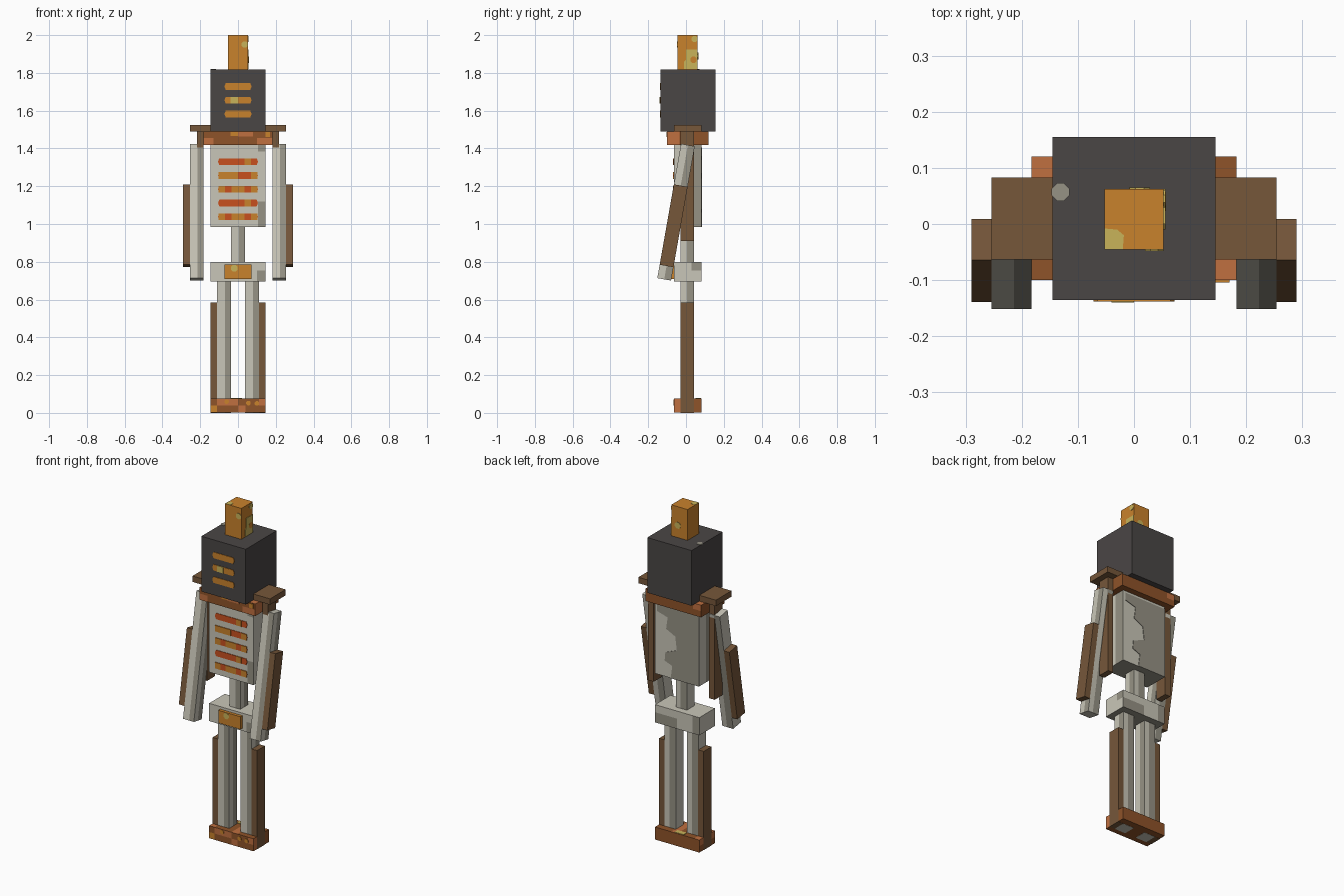
import bpy, bmesh, math
from mathutils import Vector

if "Cube" in bpy.data.objects:
    bpy.data.objects.remove(bpy.data.objects["Cube"])


def hexcol(h):
    def lin(c):
        return c / 12.92 if c <= 0.04045 else ((c + 0.055) / 1.055) ** 2.4
    return [lin(int(h[i:i + 2], 16) / 255) for i in (0, 2, 4)] + [1.0]


MATS = {}
for name, h in dict(bone="C9C6B8", shaded_bone="969285", charcoal="4A4645", brown="76573A",
                    rust="8F5329", light_rust="C07040", amber="C9822C", yellow="C9B35A",
                    ember_red="C9501F").items():
    m = bpy.data.materials.new(name)
    m.diffuse_color = hexcol(h)
    m.use_nodes = True
    m.node_tree.nodes["Principled BSDF"].inputs["Base Color"].default_value = m.diffuse_color
    MATS[name] = m


def finish(name, bm, mats):
    bmesh.ops.recalc_face_normals(bm, faces=bm.faces)
    me = bpy.data.meshes.new(name)
    bm.to_mesh(me)
    bm.free()
    for m in mats:
        me.materials.append(MATS[m])
    ob = bpy.data.objects.new(name, me)
    bpy.context.collection.objects.link(ob)
    return ob


def box(name, x, y, z, mats, cuts=(), rule=None):
    """Box from ranges; cuts are (axis, value); rule(center, normal) gives a material index."""
    if isinstance(mats, str):
        mats = [mats]
    bm = bmesh.new()
    bmesh.ops.create_cube(bm, size=1)
    for v in bm.verts:
        for i, r in enumerate((x, y, z)):
            v.co[i] = r[0] if v.co[i] < 0 else r[1]
    for axis, val in cuts:
        co, no = Vector(), Vector()
        co[axis], no[axis] = val, 1
        bmesh.ops.bisect_plane(bm, geom=bm.verts[:] + bm.edges[:] + bm.faces[:],
                               plane_co=co, plane_no=no)
    bm.normal_update()
    if rule:
        for f in bm.faces:
            f.material_index = rule(f.calc_center_median(), f.normal)
    return finish(name, bm, mats)


def plate(name, mat, axis, pos, pts, t=0.003):
    """Thin painted plate: 2D outline on the plane axis=pos, thickened by t along axis."""
    bm = bmesh.new()
    rings = []
    for d in (pos - math.copysign(0.001, t), pos + t):
        ring = []
        for p in pts:
            c = list(p)
            c.insert(axis, d)
            ring.append(bm.verts.new(c))
        rings.append(ring)
        bm.faces.new(ring)
    n = len(pts)
    for i in range(n):
        j = (i + 1) % n
        bm.faces.new((rings[0][i], rings[0][j], rings[1][j], rings[1][i]))
    return finish(name, bm, [mat])


def rect(a0, a1, b0, b1):
    return [(a0, b0), (a1, b0), (a1, b1), (a0, b1)]


def blob(a, b, r, s=1.0):
    return [(a + r * math.cos(k * math.pi / 4 + .39), b + s * r * math.sin(k * math.pi / 4 + .39))
            for k in range(8)]


def bar(x0, x1, z, h):
    c = h * 0.4
    return [(x0, z), (x0 + c, z - h), (x1 - c, z - h), (x1, z), (x1 - c, z + h), (x0 + c, z + h)]


BONE = ["bone", "shaded_bone"]


def bone(name, x, y, z):
    """Bone shaft with one weathered half on the front and right faces."""
    mx, my = x[0] + (x[1] - x[0]) * 0.56, sum(y) / 2

    def rule(c, n):
        if n.y < -.5:
            return int(c.x > mx)
        if n.x > .5:
            return int(c.y > my)
        if n.y > .5:
            return int(c.x < mx)
        return 0
    return box(name, x, y, z, BONE, [(0, mx), (1, my)], rule)


# Head block with flame
box("head", (-.145, .145), (-.135, .155), (1.49, 1.817), "charcoal")
box("flame", (-.053, .053), (-.045, .062), (1.817, 2.0), "amber")
plate("flame_spot_front", "yellow", 1, -.045, blob(.036, 1.95, .018), -.003)
plate("flame_spot_top", "yellow", 2, 1.998, [(-.053, -.045), (-.02, -.045), (-.018, -.02),
                                             (-.03, -.01), (-.053, -.008)])
plate("flame_patch_right", "yellow", 0, .053, [(-.01, 1.82), (.062, 1.82), (.062, 1.925),
                                               (.0, 1.925), (.0, 1.87), (-.01, 1.86)])
plate("flame_ember_right", "amber", 0, .054, blob(.04, 1.87, .018))
plate("flame_spot_right", "yellow", 0, .053, blob(.045, 1.98, .017))
plate("flame_spot_back", "yellow", 1, .062, blob(.01, 1.89, .02))
plate("head_top_spot", "shaded_bone", 2, 1.817, blob(-.131, .057, .017))
for i, z in enumerate((1.728, 1.655, 1.582)):
    plate(f"face_slit_{i}", "amber", 1, -.135, bar(-.072, .072, z, .018), -.003)
plate("face_glint", "yellow", 1, -.137, rect(-.04, 0, 1.637, 1.673), -.003)

# Collar with rusty patches
box("collar", (-.183, .183), (-.1, .12), (1.418, 1.49), ["rust", "light_rust"],
    [(0, -.13), (0, .1), (1, -.035), (1, .06), (2, 1.455)],
    lambda c, n: int((n.y < -.5 and (c.x < -.13 or c.x > .1) and c.z < 1.455)
                     or (n.x > .5 and c.y < -.035)
                     or (n.z > .5 and ((c.x > .1 and c.y < -.035) or (c.x < -.13 and c.y > .06)))
                     or (n.y > .5 and c.x < -.13 and c.z > 1.455)))
plate("collar_patch", "light_rust", 1, -.1, rect(0, .08, 1.462, 1.488), -.003)
plate("collar_ember", "amber", 1, -.1, rect(-.04, 0, 1.465, 1.488), -.004)
plate("collar_ember_right", "amber", 1, -.1, rect(.145, .17, 1.46, 1.486), -.004)

# Torso
box("torso", (-.145, .145), (-.063, .083), (.985, 1.418), BONE,
    [(0, -.145 + .18), (0, .105), (1, .02), (2, 1.385), (2, 1.12)],
    lambda c, n: int((n.y < -.5 and c.x > .105 and (c.z > 1.385 or c.z < 1.12))
                     or (n.x > .5 and c.y > .02) or (n.x < -.5 and c.y < .02)
                     or n.z < -.5))
plate("back_weathering", "shaded_bone", 1, .083,
      [(-.145, .985), (.04, .985), (.03, 1.06), (.08, 1.08), (.075, 1.13), (.0, 1.16), (.01, 1.24),
       (.07, 1.27), (.06, 1.34), (.13, 1.36), (.13, 1.405), (-.145, 1.405)])

# Glowing chest slits: r = ember red, a = amber
for i, row in enumerate(("rrrrar", "aaarra", "araara", "rrrrar", "araara")):
    z = 1.33 - i * .073
    plate(f"chest_slit_{i}", "ember_red", 1, -.063, bar(-.106, .106, z, .018), -.003)
    for k, ch in enumerate(row):
        if ch == "a":
            x0 = -.103 + k * .0343
            plate(f"chest_ember_{i}_{k}", "amber", 1, -.065, rect(x0, x0 + .0343, z - .018, z + .018), -.003)

# Spine, pelvis, buckle
bone("spine", (-.036, .036), (-.03, .043), (.8, .985))
box("pelvis", (-.145, .145), (-.063, .083), (.695, .8), BONE,
    [(0, .1), (0, -.1), (0, 0), (1, .03), (2, .755)],
    lambda c, n: int((n.y < -.5 and c.x > .1 and c.z < .755)
                     or (n.x > .5 and c.y > .03 and c.z > .755)
                     or (n.y > .5 and (c.x < -.1 or (c.x > 0 and c.z < .755))) or n.z < -.5))
box("buckle", (-.072, .072), (-.081, -.06), (.71, .785), "amber")
plate("buckle_glint", "yellow", 1, -.081, blob(-.02, .765, .019), -.002)

# Shared foot slab
box("foot_slab", (-.145, .145), (-.063, .083), (.001, .075), ["rust", "light_rust", "amber"],
    [(0, -.11), (0, 0), (0, .04), (0, .11), (1, -.025), (2, .038)],
    lambda c, n: 2 if n.y < -.5 and c.x < -.11 and c.z < .038 else
    int((n.x > .5 and c.y < -.025) or (n.y < -.5 and ((0 < c.x < .04 and c.z < .038)
        or (c.x > .11 and c.z > .038) or (-.11 < c.x < 0 and c.z > .038)))
        or (n.z > .5 and (c.x < -.11 or 0 < c.x < .04)) or (n.x < -.5 and c.z > .038)))
for i, (a, b) in enumerate(((-.06, .06), (.055, .052), (.1, .05))):
    plate(f"foot_ember_{i}", "amber", 1, -.063, blob(a, b, .013), -.003)
plate("foot_top_glint", "yellow", 2, .075, rect(-.04, .02, .05, .08))

# Paired parts
for side, s in (("left", -1), ("right", 1)):
    def span(a, b):
        return tuple(sorted((a * s, b * s)))
    bone(f"{side}_leg", span(.037, .111), (-.03, .043), (0, .695))
    box(f"{side}_leg_guard", span(.11, .146), (-.03, .043), (.0, .585), "brown")
    box(f"{side}_shoulder", span(.143, .254), (-.063, .083), (1.49, 1.525), "brown")
    box(f"{side}_back_strap", span(.182, .218), (-.03, .043), (.91, 1.49), "brown")
    # Arms swing slightly forward from the shoulder
    arm = bone(f"{side}_arm", span(.183, .254), (-.037, .037), (-.722, 0))
    guard = box(f"{side}_arm_guard", span(.254, .29), (-.037, .037), (-.65, -.218), "brown")
    for ob in (arm, guard):
        ob.location = (0, .01, 1.418)
        ob.rotation_euler = (math.radians(-10), 0, 0)
